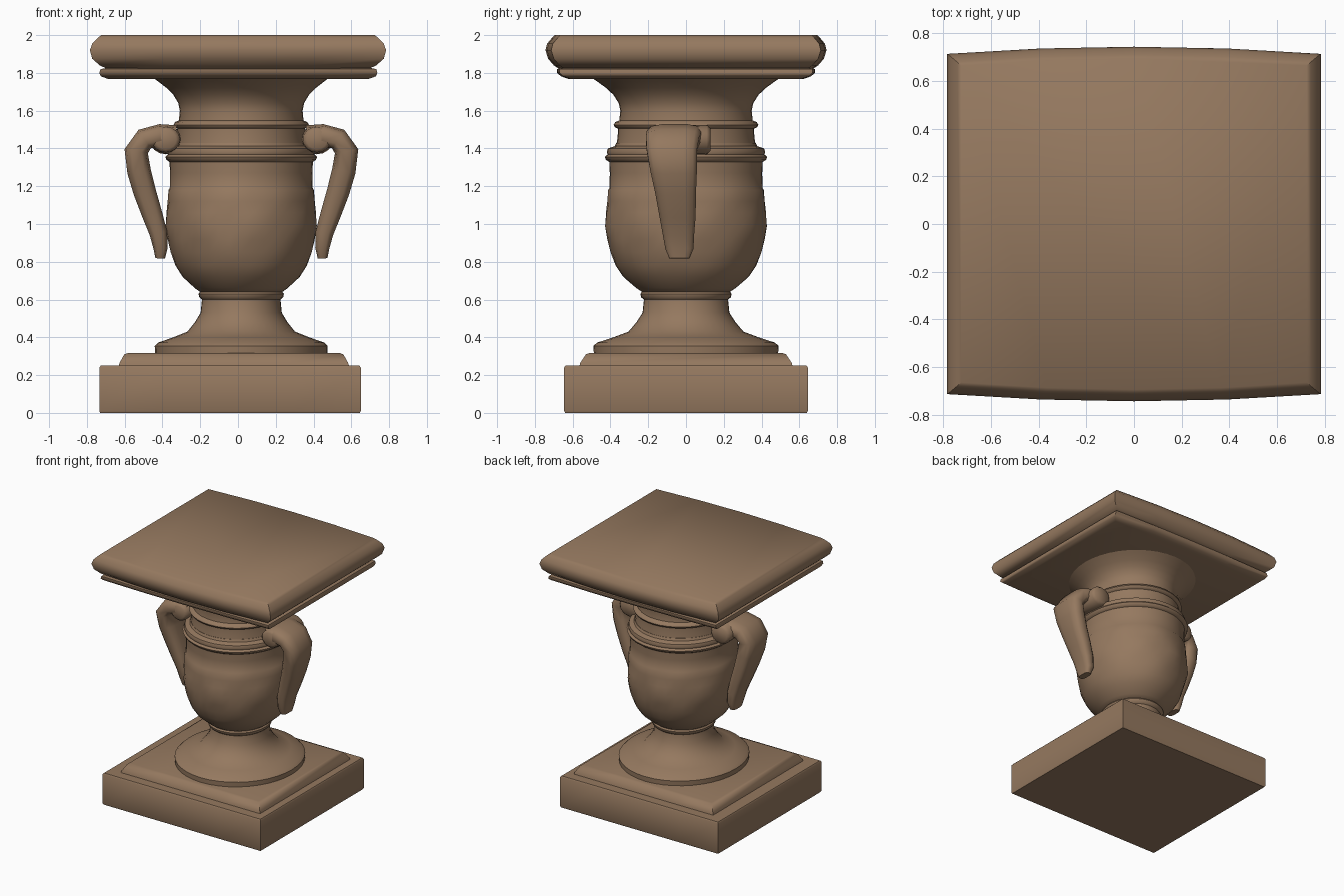
import bpy, bmesh, math

cube = bpy.data.objects.get("Cube")
if cube:
    bpy.data.objects.remove(cube, do_unlink=True)

stone = bpy.data.materials.new("warm brown stone")
stone.use_nodes = True
colour = (0.30, 0.19, 0.115, 1)
stone.diffuse_color = colour
stone.node_tree.nodes["Principled BSDF"].inputs["Base Color"].default_value = colour


def loft(name, loops, angle):
    """Skin a list of equal-length closed loops, cap both ends, shade smooth."""
    bm = bmesh.new()
    rings = [[bm.verts.new(p) for p in loop] for loop in loops]
    n = len(rings[0])
    for a, b in zip(rings, rings[1:]):
        for i in range(n):
            j = (i + 1) % n
            bm.faces.new((a[i], a[j], b[j], b[i]))
    bm.faces.new(rings[0][::-1])
    bm.faces.new(rings[-1])
    bmesh.ops.recalc_face_normals(bm, faces=bm.faces)
    mesh = bpy.data.meshes.new(name)
    bm.to_mesh(mesh)
    bm.free()
    obj = bpy.data.objects.new(name, mesh)
    bpy.context.collection.objects.link(obj)
    mesh.materials.append(stone)
    bpy.ops.object.select_all(action='DESELECT')
    obj.select_set(True)
    bpy.context.view_layer.objects.active = obj
    bpy.ops.object.shade_smooth_by_angle(angle=math.radians(angle))
    return obj


def slab(name, cx, levels, bow=0.0):
    """Stack of rectangles (z, half x, half y); front and back edges bow outwards."""
    loops = []
    for z, hx, hy in levels:
        front = [(t * hx, -hy - bow * (1 - t * t)) for t in (-1, -0.5, 0, 0.5, 1)]
        outline = front + [(-x, -y) for x, y in front]
        loops.append([(cx + x, y, z) for x, y in outline])
    return loft(name, loops, 50)


def turned(name, profile, sides=40, relief=0.0):
    """Slightly oval turned shape from (radius, z) pairs, with optional soft relief."""
    loops = []
    for r, z in profile:
        fade = max(0, 1 - ((z - 0.98) / 0.24) ** 2)
        loop = []
        for i in range(sides):
            a = math.tau * i / sides
            rr = r - relief * fade * (0.5 + 0.5 * math.sin(8 * a) * math.cos(z * 22))
            loop.append((0.017 + rr * math.cos(a), 1.07 * rr * math.sin(a), z))
        loops.append(loop)
    return loft(name, loops, 45)


# Square plinth and its bevelled step
slab("plinth", -0.042, [(0, 0.687, 0.64), (0.01, 0.692, 0.645),
                        (0.24, 0.692, 0.645), (0.25, 0.685, 0.638)])
slab("plinth_step", -0.022, [(0.24, 0.612, 0.565), (0.265, 0.605, 0.56),
                             (0.31, 0.58, 0.53), (0.317, 0.56, 0.51)])

# Flared round foot with collar
turned("foot", [(0.455, 0.30), (0.458, 0.355), (0.44, 0.372), (0.36, 0.40),
                (0.285, 0.43), (0.245, 0.48), (0.215, 0.53), (0.208, 0.60),
                (0.222, 0.612), (0.226, 0.63), (0.215, 0.645)])

# Rounded bowl with relief
turned("bowl", [(0.21, 0.635), (0.245, 0.66), (0.31, 0.72), (0.35, 0.78),
                (0.378, 0.85), (0.396, 0.92), (0.406, 0.99), (0.402, 1.06),
                (0.394, 1.12), (0.387, 1.18), (0.38, 1.19), (0.377, 1.27),
                (0.38, 1.34)], relief=0.014)

# Shoulder bands and concave neck
turned("shoulder_band", [(0.375, 1.325), (0.396, 1.34), (0.402, 1.355),
                         (0.388, 1.368), (0.392, 1.38), (0.386, 1.40),
                         (0.352, 1.412), (0.345, 1.43)])
turned("neck", [(0.348, 1.40), (0.338, 1.46), (0.337, 1.505), (0.353, 1.513),
                (0.358, 1.525), (0.35, 1.54), (0.33, 1.548), (0.325, 1.60),
                (0.333, 1.64), (0.36, 1.685), (0.395, 1.72), (0.44, 1.755),
                (0.48, 1.785)])

# Square cap: thin fillet below, thick bowed slab above
slab("cap_fillet", 0.002, [(1.768, 0.69, 0.61), (1.782, 0.728, 0.65),
                           (1.80, 0.736, 0.67), (1.82, 0.73, 0.67),
                           (1.828, 0.69, 0.64)], bow=0.012)
slab("cap_slab", 0, [(1.82, 0.69, 0.64), (1.84, 0.732, 0.67), (1.875, 0.772, 0.70),
                     (1.92, 0.784, 0.714), (1.955, 0.772, 0.705),
                     (1.985, 0.742, 0.68), (2.0, 0.725, 0.665)], bow=0.03)

# Strap handles: (x, z) centre line, half thickness, y centre, half width
strap = [(0.37, 1.455, 0.070, -0.05, 0.14), (0.45, 1.468, 0.062, -0.06, 0.15),
         (0.53, 1.45, 0.060, -0.07, 0.145), (0.575, 1.385, 0.064, -0.075, 0.135),
         (0.56, 1.28, 0.064, -0.065, 0.125), (0.53, 1.17, 0.061, -0.055, 0.11),
         (0.49, 1.05, 0.055, -0.045, 0.098), (0.457, 0.95, 0.048, -0.04, 0.085),
         (0.446, 0.87, 0.038, -0.035, 0.076), (0.448, 0.818, 0.026, -0.035, 0.055)]


def handle(name, side):
    loops = []
    for k, (x, z, thick, yc, wide) in enumerate(strap):
        before, after = strap[max(k - 1, 0)], strap[min(k + 1, len(strap) - 1)]
        dx, dz = after[0] - before[0], after[1] - before[1]
        length = math.hypot(dx, dz)
        loop = []
        for i in range(12):
            a = math.tau * (i + 0.5) / 12
            c, s = math.cos(a), math.sin(a)
            u = thick * math.copysign(abs(c) ** 0.6, c)
            v = wide * math.copysign(abs(s) ** 0.6, s)
            loop.append((0.018 + side * (x - 0.018 - dz / length * u), yc + v,
                         z + dx / length * u))
        loops.append(loop)
    loft(name, loops, 60)


# Rolled scroll where each handle meets the neck
def scroll(name, side):
    ends = [(-0.205, 0.05), (-0.19, 0.068), (-0.04, 0.074), (0.11, 0.078), (0.13, 0.06)]
    loops = [[(0.018 + side * (0.40 + 1.1 * r * math.cos(math.tau * i / 16)), y,
               1.447 + r * math.sin(math.tau * i / 16)) for i in range(16)]
             for y, r in ends]
    loft(name, loops, 50)


for label, side in (("left", 1), ("right", -1)):
    handle(label + "_handle", side)
    scroll(label + "_handle_scroll", side)
